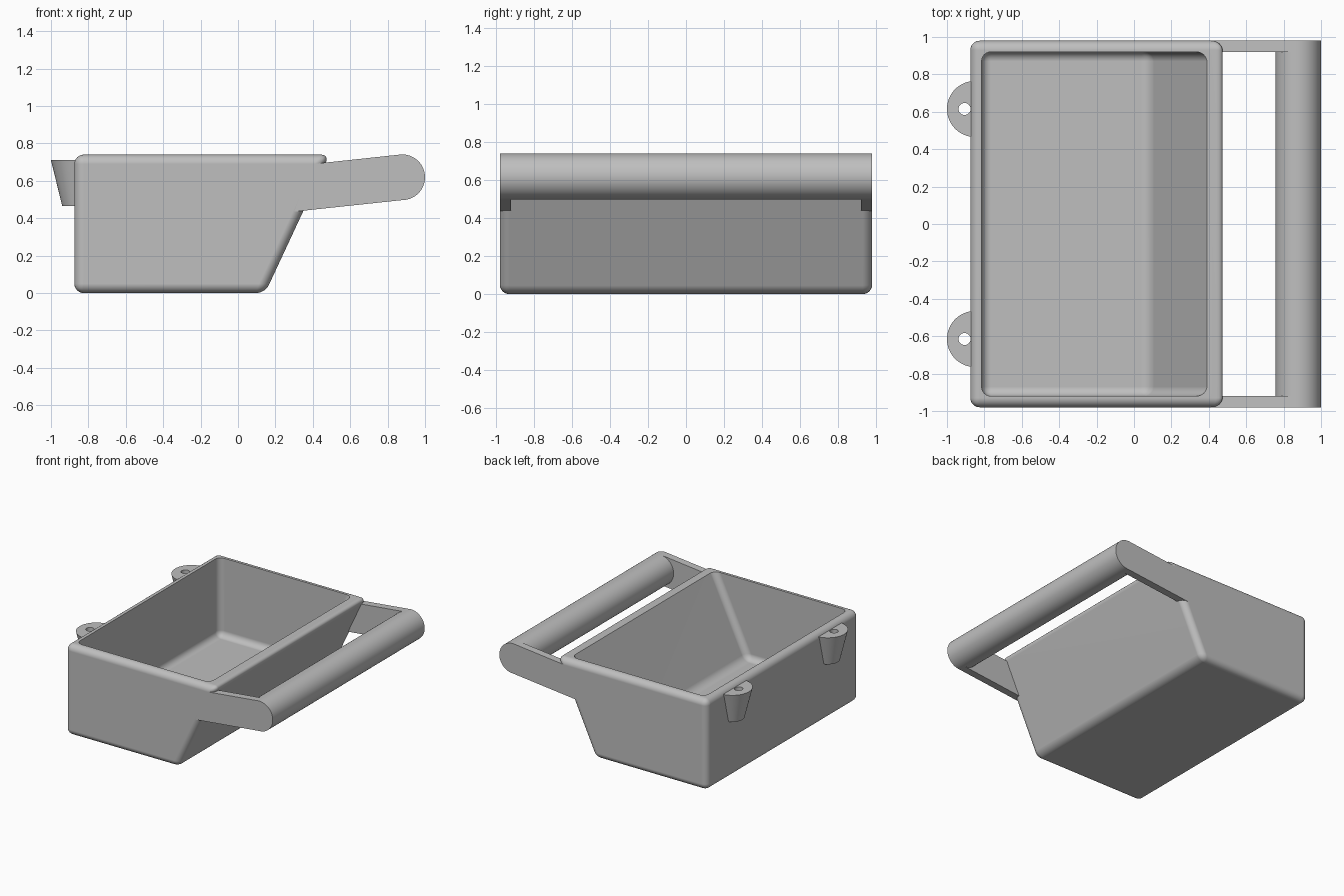
import bpy, bmesh, math
from mathutils import Matrix

cube = bpy.data.objects.get("Cube")
if cube:
    bpy.data.objects.remove(cube, do_unlink=True)

grey = bpy.data.materials.new("plain grey")
grey.use_nodes = True
COLOUR = (0.52, 0.52, 0.52, 1)
grey.diffuse_color = COLOUR
grey.node_tree.nodes["Principled BSDF"].inputs["Base Color"].default_value = COLOUR


def finish(bm, name):
    """Turn a bmesh into a linked object with the grey material."""
    bmesh.ops.recalc_face_normals(bm, faces=bm.faces)
    mesh = bpy.data.meshes.new(name)
    bm.to_mesh(mesh)
    bm.free()
    mesh.materials.append(grey)
    obj = bpy.data.objects.new(name, mesh)
    bpy.context.collection.objects.link(obj)
    return obj


def prism(name, profile, y0, y1):
    """Extrude an x-z profile along y."""
    bm = bmesh.new()
    face = bm.faces.new([bm.verts.new((x, y0, z)) for x, z in profile])
    ext = bmesh.ops.extrude_face_region(bm, geom=[face])["geom"]
    verts = [v for v in ext if isinstance(v, bmesh.types.BMVert)]
    bmesh.ops.translate(bm, verts=verts, vec=(0, y1 - y0, 0))
    return finish(bm, name)


def cone(bm, r_low, r_high, depth, matrix):
    bmesh.ops.create_cone(bm, cap_ends=True, segments=64, radius1=r_low,
                          radius2=r_high, depth=depth, matrix=matrix)


def activate(obj):
    bpy.ops.object.select_all(action='DESELECT')
    obj.select_set(True)
    bpy.context.view_layer.objects.active = obj


def round_edges(obj, width):
    activate(obj)
    mod = obj.modifiers.new("Rounding", 'BEVEL')
    mod.width, mod.segments = width, 6
    bpy.ops.object.modifier_apply(modifier=mod.name)


def cut(obj, cutter):
    activate(obj)
    mod = obj.modifiers.new("Cut", 'BOOLEAN')
    mod.operation, mod.solver, mod.object = 'DIFFERENCE', 'EXACT', cutter
    bpy.ops.object.modifier_apply(modifier=mod.name)
    bpy.data.objects.remove(cutter, do_unlink=True)


def smooth(obj):
    activate(obj)
    bpy.ops.object.shade_smooth_by_angle(angle=math.radians(30))
    mod = obj.modifiers.new("Clean shading", 'WEIGHTED_NORMAL')
    mod.keep_sharp = True


HALF = 0.98      # half the width along y
INNER = 0.92     # half the cavity width

# Tray: rounded wedge-sided box, hollowed from the top
tray = prism("tray", [(-0.875, 0), (0.145, 0), (0.49, 0.74), (-0.875, 0.74)], -HALF, HALF)
round_edges(tray, 0.05)
cavity = prism("cavity_cutter", [(-0.815, 0.1), (0.085, 0.1), (0.514, 1), (-0.815, 1)],
               -INNER, INNER)
round_edges(cavity, 0.05)
cut(tray, cavity)
smooth(tray)

# Handle bar across the full width
bm = bmesh.new()
cone(bm, 0.122, 0.122, 2 * HALF,
     Matrix.Translation((0.878, 0, 0.619)) @ Matrix.Rotation(math.pi / 2, 4, 'X'))
smooth(finish(bm, "handle_bar"))

# Arms joining the handle bar to the side walls
ARM = [(0.3, 0.435), (0.89, 0.498), (0.865, 0.74), (0.4, 0.69)]
for side, sign in (("left", 1), ("right", -1)):
    prism("handle_arm_" + side, ARM, sign * INNER, sign * HALF)

# Tapered half-round mounting lugs with a vertical hole
for label, y in (("back", 0.615), ("front", -0.615)):
    bm = bmesh.new()
    cone(bm, 0.09, 0.15, 0.245, Matrix.Translation((-0.85, y, 0.588)))
    bmesh.ops.bisect_plane(bm, geom=bm.verts[:] + bm.edges[:] + bm.faces[:],
                           plane_co=(-0.86, 0, 0), plane_no=(1, 0, 0), clear_outer=True)
    bmesh.ops.holes_fill(bm, edges=[e for e in bm.edges if e.is_boundary])
    lug = finish(bm, "lug_" + label)
    bm = bmesh.new()
    cone(bm, 0.032, 0.032, 0.6, Matrix.Translation((-0.906, y, 0.588)))
    cut(lug, finish(bm, "hole_cutter"))
    smooth(lug)
